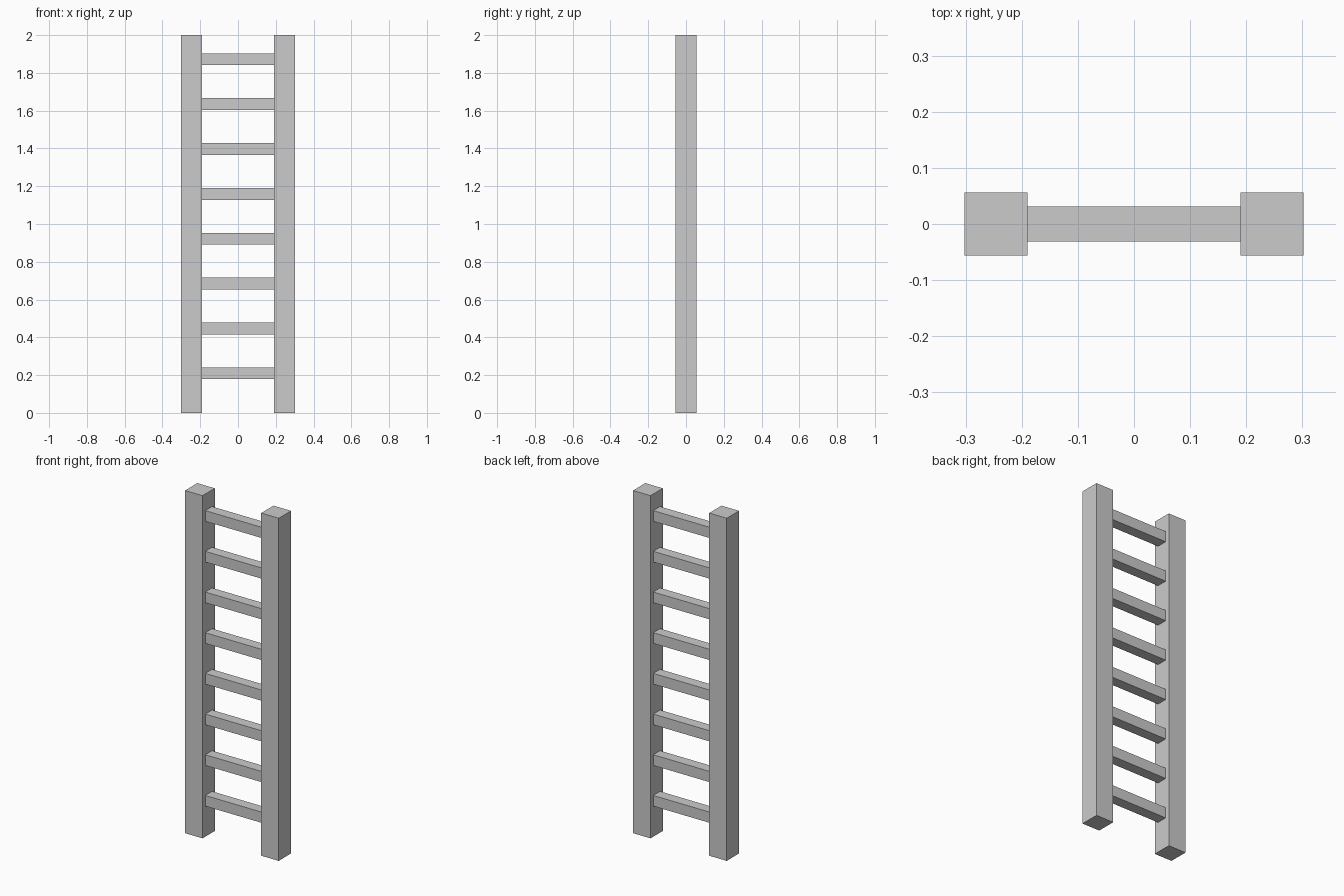
import bpy

if "Cube" in bpy.data.objects:
    bpy.data.objects.remove(bpy.data.objects["Cube"])

HEIGHT = 2.0
POST = 0.113          # square post thickness
POST_X = 0.246        # post centre offset
RUNG = 0.0625         # square rung thickness
RUNG_COUNT = 8
FIRST_Z, STEP = 0.2095, 0.2375


def box(name, location, size):
    bpy.ops.mesh.primitive_cube_add(size=1, location=location)
    obj = bpy.context.object
    obj.name = name
    obj.scale = size
    bpy.ops.object.transform_apply(location=False, rotation=False, scale=True)
    return obj


# Side posts
for side, sign in (("left", -1), ("right", 1)):
    box(f"{side}_post", (sign * POST_X, 0, HEIGHT / 2), (POST, POST, HEIGHT))

# Rungs spanning between the inner post faces
span = 2 * POST_X - POST
for i in range(RUNG_COUNT):
    box(f"rung_{i + 1}", (0, 0, FIRST_Z + i * STEP), (span, RUNG, RUNG))
